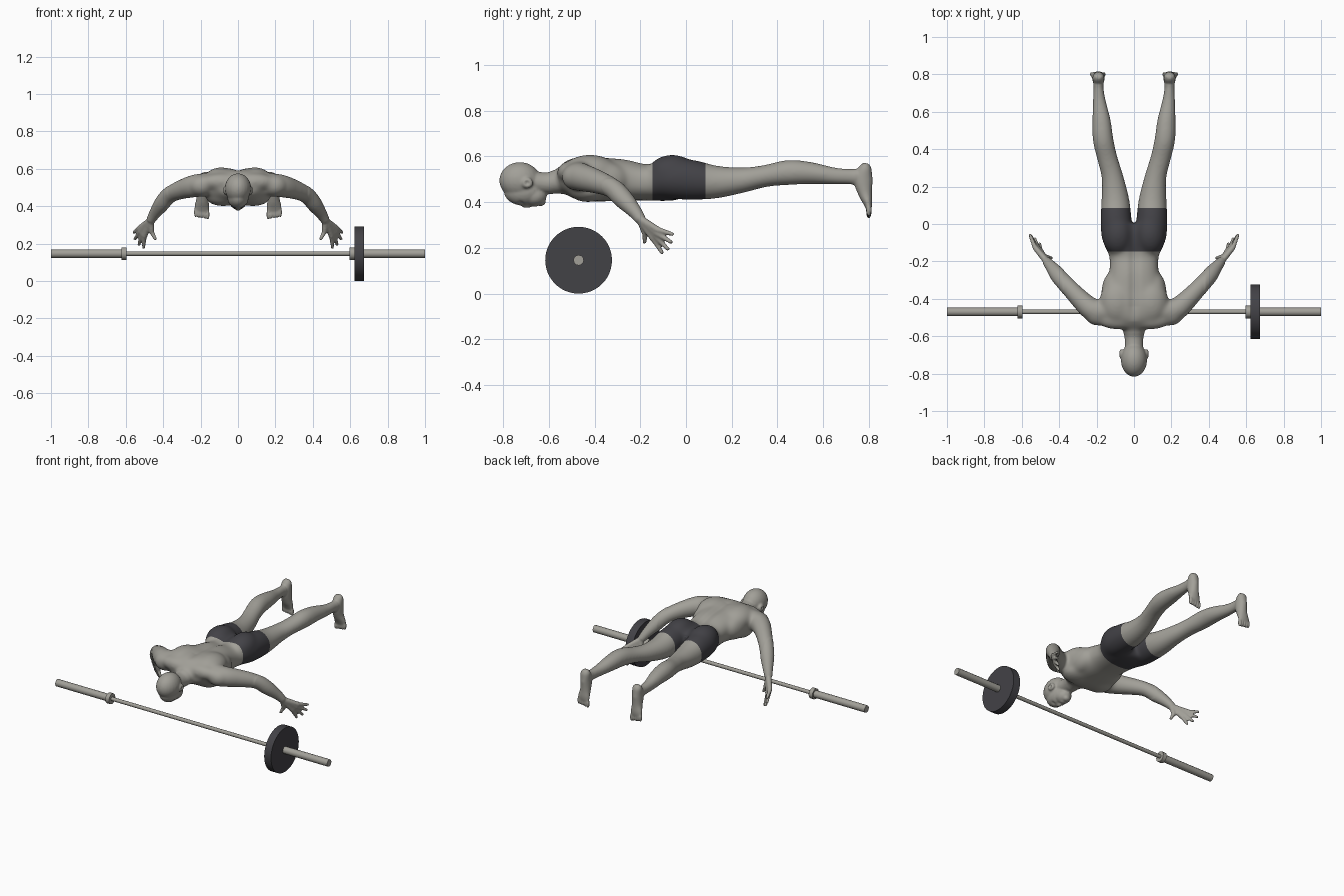
import bpy, bmesh, math
from mathutils import Vector, Matrix

cube = bpy.data.objects.get("Cube")
if cube:
    bpy.data.objects.remove(cube, do_unlink=True)


def material(name, rgb):
    m = bpy.data.materials.new(name)
    m.use_nodes = True
    m.diffuse_color = (*rgb, 1)
    m.node_tree.nodes["Principled BSDF"].inputs["Base Color"].default_value = (*rgb, 1)
    return m


GREY = material("warm_grey", (0.36, 0.35, 0.315))
DARK = material("charcoal", (0.055, 0.054, 0.062))


def add_object(name, bm):
    mesh = bpy.data.meshes.new(name)
    bm.to_mesh(mesh)
    bm.free()
    ob = bpy.data.objects.new(name, mesh)
    bpy.context.collection.objects.link(ob)
    return ob


def smooth_between(stations, steps=4):
    """Catmull-Rom interpolation of (x, y, z, width, depth) stations."""
    out = []
    n = len(stations)
    for i in range(n - 1):
        quad = [stations[min(max(i + k, 0), n - 1)] for k in (-1, 0, 1, 2)]
        for s in range(steps):
            t = s / steps
            out.append([0.5 * (2 * b + (c - a) * t + (2 * a - 5 * b + 4 * c - d) * t**2
                               + (3 * b - a - 3 * c + d) * t**3) for a, b, c, d in zip(*quad)])
    return out + [list(stations[-1])]


def tube(bm, stations, power=1.0, sides=24):
    """Closed loft of rounded rings along a path."""
    pts = smooth_between(stations)
    centres = [Vector(p[:3]) for p in pts]
    rings = []
    for i, p in enumerate(pts):
        t = (centres[min(i + 1, len(pts) - 1)] - centres[max(i - 1, 0)]).normalized()
        a = Vector((1, 0, 0))
        a = (a - t * a.dot(t)).normalized()
        b = t.cross(a)
        ring = []
        for k in range(sides):
            ang = math.tau * k / sides
            c, s = math.cos(ang), math.sin(ang)
            u = math.copysign(abs(c)**power, c) * p[3]
            v = math.copysign(abs(s)**power, s) * p[4]
            ring.append(bm.verts.new(centres[i] + a * u + b * v))
        rings.append(ring)
    for r, q in zip(rings, rings[1:]):
        for k in range(sides):
            j = (k + 1) % sides
            bm.faces.new((r[k], r[j], q[j], q[k]))
    bm.faces.new(rings[0][::-1])
    bm.faces.new(rings[-1])


def blob(bm, centre, radii):
    m = Matrix.Translation(centre) @ Matrix.Diagonal((*radii, 1))
    bmesh.ops.create_uvsphere(bm, u_segments=24, v_segments=16, radius=1, matrix=m)


# ---- left half of the body: limbs and paired muscles ----
bm = bmesh.new()

# leg
tube(bm, [(.085, -.15, .49, .055, .065), (.09, -.07, .503, .083, .088),
          (.096, .03, .497, .083, .088), (.1, .13, .488, .075, .073),
          (.115, .25, .497, .059, .056),
          (.142, .35, .515, .055, .049), (.165, .45, .53, .056, .056),
          (.173, .55, .527, .05, .049), (.185, .65, .515, .037, .038),
          (.19, .73, .512, .028, .035), (.19, .785, .51, .028, .034)])
# foot, heel up and toes down
tube(bm, [(.19, .79, .57, .016, .012), (.19, .785, .55, .03, .028),
          (.19, .775, .5, .032, .042), (.19, .784, .44, .033, .031),
          (.193, .795, .4, .039, .021), (.194, .8, .373, .04, .013)])
for i in range(5):
    blob(bm, (.16 + .0168 * i, .8, .358 + .003 * (i - 1)), (.0078, .013, .028))

# arm
tube(bm, [(.15, -.47, .52, .06, .06), (.22, -.46, .51, .062, .063),
          (.29, -.4, .493, .053, .055), (.36, -.325, .463, .046, .045),
          (.405, -.275, .415, .043, .043), (.445, -.225, .36, .031, .031),
          (.468, -.198, .322, .024, .024)])
# hand: each finger runs from the wrist through its knuckle
wrist = (.467, -.2, .325)
fingers = [((.53, -.125, .28), (.555, -.06, .26)), ((.525, -.125, .262), (.55, -.065, .225)),
           ((.513, -.13, .248), (.53, -.08, .195)), ((.5, -.142, .238), (.505, -.105, .18)),
           ((.462, -.178, .262), (.442, -.182, .225))]
for knuckle, tip in fingers:
    tube(bm, [(*wrist, .018, .018), (*knuckle, .0145, .0145)], sides=12)
    tube(bm, [(*knuckle, .013, .013), (*tip, .009, .009)], sides=12)
    blob(bm, tip, (.009, .009, .009))

# shoulder, trapezius, shoulder blade, chest, side back, buttock, ear
for centre, radii in [((.195, -.48, .51), (.07, .065, .06)),
                      ((.085, -.51, .53), (.115, .055, .048)),
                      ((.09, -.42, .535), (.095, .12, .073)),
                      ((.08, -.43, .45), (.095, .085, .05)),
                      ((.11, -.37, .5), (.065, .12, .08)),
                      ((.085, -.06, .525), (.084, .11, .083)),
                      ((.066, -.695, .484), (.015, .026, .024))]:
    blob(bm, centre, radii)

# mirror to the right half
geom = bmesh.ops.duplicate(bm, geom=bm.verts[:] + bm.edges[:] + bm.faces[:])["geom"]
copies = [g for g in geom if isinstance(g, bmesh.types.BMVert)]
bmesh.ops.scale(bm, vec=(-1, 1, 1), verts=copies)
bmesh.ops.reverse_faces(bm, faces=[g for g in geom if isinstance(g, bmesh.types.BMFace)])

# ---- centre parts ----
# torso
tube(bm, [(0, -.555, .5, .1, .05), (0, -.5, .505, .17, .087), (0, -.43, .503, .182, .1),
          (0, -.36, .5, .167, .097), (0, -.27, .498, .135, .092), (0, -.18, .488, .132, .081),
          (0, -.1, .492, .152, .087), (0, -.04, .495, .158, .085), (0, .0, .495, .13, .07)], .85)
# neck
tube(bm, [(0, -.68, .49, .05, .048), (0, -.61, .483, .05, .047),
          (0, -.56, .49, .064, .055), (0, -.5, .5, .09, .07)])
# skull, face, jaw, chin, nose, lips, brow
for centre, radii in [((0, -.727, .495), (.07, .09, .08)),
                      ((0, -.71, .447), (.057, .087, .062)),
                      ((0, -.665, .427), (.048, .055, .044)),
                      ((0, -.635, .403), (.024, .022, .02)),
                      ((0, -.697, .388), (.012, .026, .014)),
                      ((0, -.663, .392), (.024, .018, .013))]:
    blob(bm, centre, radii)

body = add_object("body", bm)

# fuse all the parts into one smooth skin
remesh = body.modifiers.new("fuse", "REMESH")
remesh.mode = "VOXEL"
remesh.voxel_size = .006
soften = body.modifiers.new("soften", "SMOOTH")
soften.factor = .5
soften.iterations = 3
fused = bpy.data.meshes.new_from_object(body.evaluated_get(bpy.context.evaluated_depsgraph_get()))
body.modifiers.clear()
body.data = fused
fused.materials.clear()
fused.materials.append(GREY)
fused.materials.append(DARK)

bm = bmesh.new()
bm.from_mesh(fused)
# blend the muscles of the trunk, upper arms and legs
trunk = [v for v in bm.verts if -.58 < v.co.y < .74 and abs(v.co.x) < .38]
for _ in range(30):
    bmesh.ops.smooth_vert(bm, verts=trunk, factor=.5,
                          use_axis_x=True, use_axis_y=True, use_axis_z=True)
bm.normal_update()
# spine groove and cleft, eye sockets, ear hollows
for v in bm.verts:
    x, y, z = v.co
    if v.normal.z > .2 and -.52 < y < .03 and abs(x) < .1:
        fade = min(1, (y + .52) / .08, (.03 - y) / .04)
        v.co.z -= .012 * fade * math.exp(-(x / .025)**2)
    if z < .45 and y < -.68:
        d2 = (abs(x) - .028)**2 + (y + .722)**2
        v.co.z += .007 * math.exp(-d2 / .011**2)
    if abs(x) > .066 and z > .45 and y < -.64:
        d2 = (y + .695)**2 + (z - .484)**2
        v.co.x -= math.copysign(.011, x) * math.exp(-d2 / .009**2)
# shorts: cut clean waist and hem lines, then colour between them
WAIST, HEM = -.147, .085
for y in (WAIST, HEM):
    bmesh.ops.bisect_plane(bm, geom=bm.verts[:] + bm.edges[:] + bm.faces[:],
                           plane_co=(0, y, 0), plane_no=(0, 1, 0))
for f in bm.faces:
    c = f.calc_center_median()
    f.material_index = int(WAIST < c.y < HEM and abs(c.x) < .25)
    f.smooth = True
bm.to_mesh(fused)
bm.free()


# ---- barbell along x ----
def rod(name, x0, x1, radius, mat, sides):
    b = bmesh.new()
    m = Matrix.Translation(((x0 + x1) / 2, -.47, .146)) @ Matrix.Rotation(math.pi / 2, 4, "Y")
    bmesh.ops.create_cone(b, cap_ends=True, segments=sides, radius1=radius, radius2=radius,
                          depth=x1 - x0, matrix=m)
    for f in b.faces:
        f.smooth = len(f.verts) == 4
    for e in b.edges:
        e.smooth = all(len(f.verts) == 4 for f in e.link_faces)
    add_object(name, b).data.materials.append(mat)


rod("bar_shaft", -.61, .61, .012, GREY, 12)
for side, s in (("left", 1), ("right", -1)):
    rod(side + "_sleeve", *sorted((.6 * s, s)), .023, GREY, 12)
    rod(side + "_collar", *sorted((.597 * s, .624 * s)), .034, GREY, 12)
rod("weight_plate", .624, .674, .146, DARK, 48)
